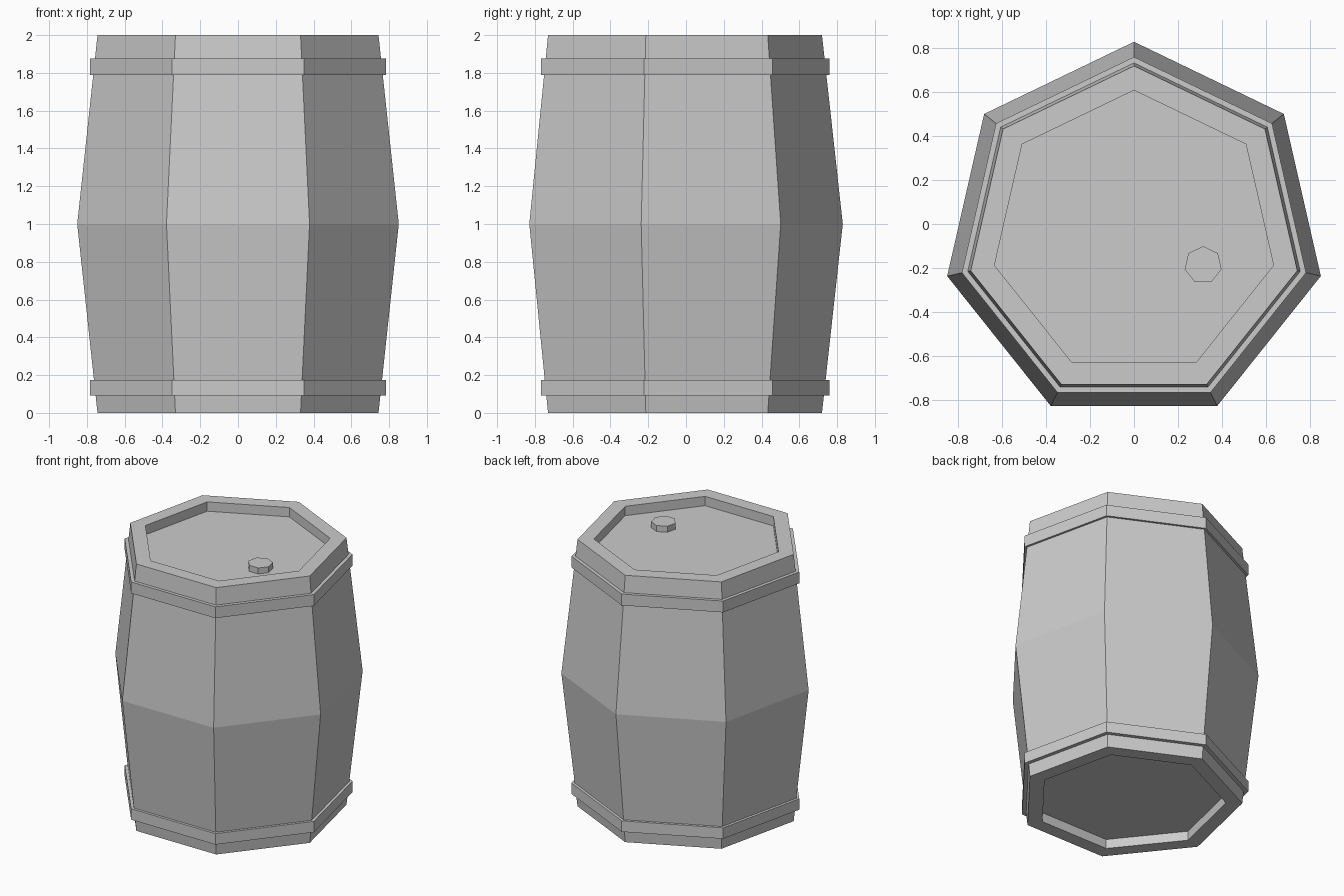
import bpy, bmesh
from math import sin, cos, pi

if "Cube" in bpy.data.objects:
    bpy.data.objects.remove(bpy.data.objects["Cube"])

SIDES = 7
AXIS_Y = -0.043  # heptagon axis, so the bounding box is centred


def lathe(name, profile, centre=(0, AXIS_Y), ring=False):
    """Seven-sided revolve of (radius, z) points; capped, or closed into a ring."""
    bm = bmesh.new()
    loops = []
    for r, z in profile:
        loops.append([bm.verts.new((centre[0] + r * cos(pi / 2 + 2 * pi * k / SIDES),
                                    centre[1] + r * sin(pi / 2 + 2 * pi * k / SIDES), z))
                      for k in range(SIDES)])
    pairs = list(zip(loops, loops[1:]))
    if ring:
        pairs.append((loops[-1], loops[0]))
    else:
        bm.faces.new(loops[0])
        bm.faces.new(loops[-1])
    for a, b in pairs:
        for k in range(SIDES):
            n = (k + 1) % SIDES
            bm.faces.new((a[k], a[n], b[n], b[k]))
    bmesh.ops.recalc_face_normals(bm, faces=bm.faces)
    mesh = bpy.data.meshes.new(name)
    bm.to_mesh(mesh)
    bm.free()
    obj = bpy.data.objects.new(name, mesh)
    bpy.context.collection.objects.link(obj)
    return obj


# Bulging body with recessed bottom and lid
lathe("barrel_body", [(0.652, 0.07), (0.652, 0), (0.763, 0), (0.873, 1),
                      (0.763, 2), (0.652, 2), (0.652, 1.93)])

# Hoops near both ends
for name, z0, z1 in (("lower_hoop", 0.093, 0.175), ("upper_hoop", 1.79, 1.875)):
    lathe(name, [(0.77, z0), (0.804, z0), (0.804, z1), (0.77, z1)], ring=True)

# Bung on the lid
lathe("bung", [(0.086, 1.92), (0.086, 1.975)], centre=(0.315, -0.187))
